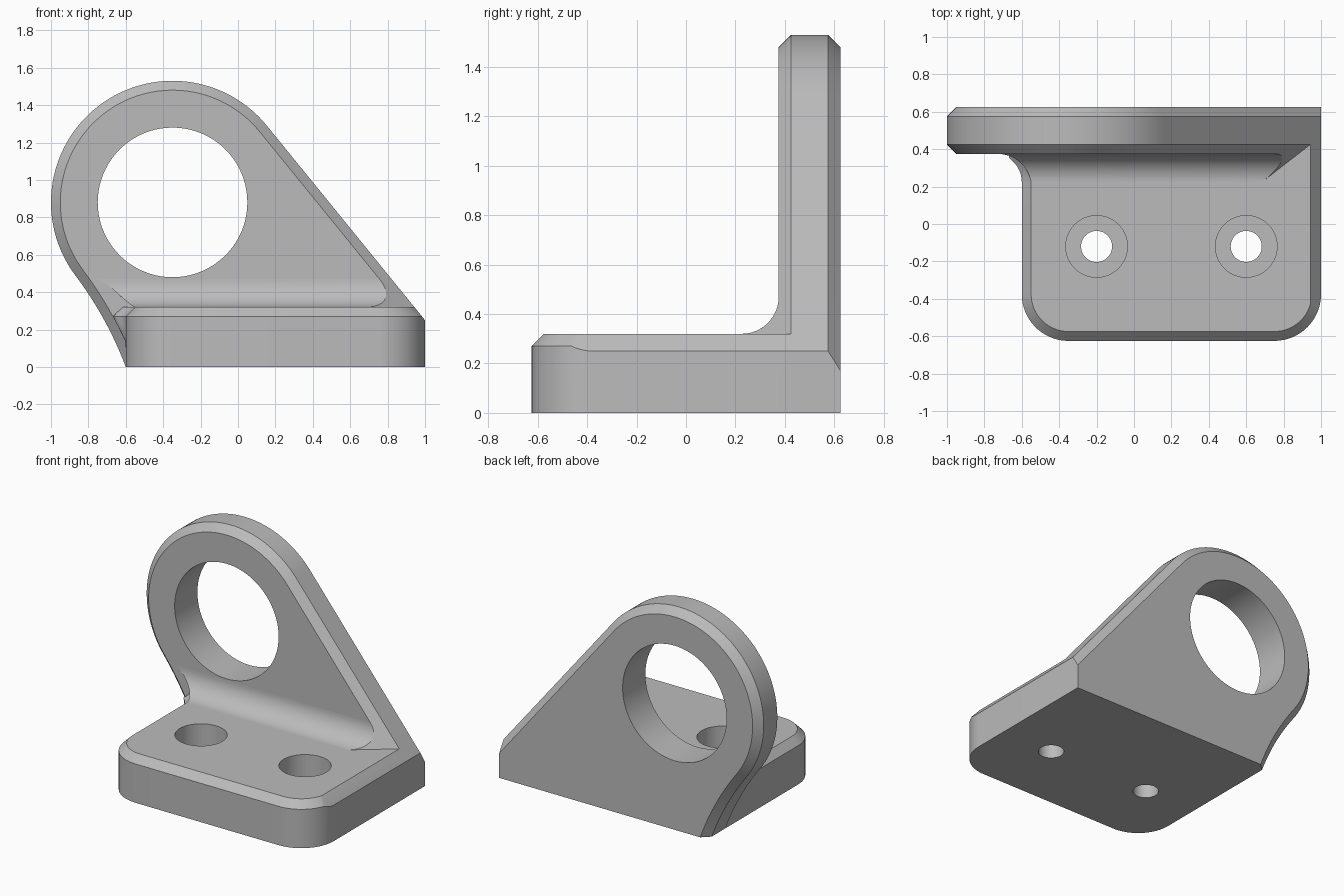
import bpy, bmesh
from math import sin, cos, pi, sqrt, asin, acos, atan2, hypot, radians
from mathutils import Vector

if "Cube" in bpy.data.objects:
    bpy.data.objects.remove(bpy.data.objects["Cube"])

grey = bpy.data.materials.new("plain_grey")
grey.use_nodes = True
grey.diffuse_color = (0.5, 0.5, 0.5, 1)
grey.node_tree.nodes["Principled BSDF"].inputs["Base Color"].default_value = (0.5, 0.5, 0.5, 1)

# Shared dimensions
EYE = Vector((-0.35, 0.88))         # eye centre in x, z
EYE_R, HOLE_R, CH = 0.65, 0.4, 0.05
FRONT, BACK = 0.375, 0.625          # plate faces in y
TOP, SIDE_Z = 0.32, 0.25            # base top, foot of the sloping edge
LEFT = -0.6

# Sloping edge: tangent to the eye, through the base corner
to_corner = Vector((1, SIDE_Z)) - EYE
slope_a = atan2(to_corner.y, to_corner.x) + acos(EYE_R / to_corner.length)
N = Vector((cos(slope_a), sin(slope_a)))

# Hollow edge: arc tangent to the eye, ending at the base's bottom corner
hollow_a = radians(217)
u = Vector((cos(hollow_a), sin(hollow_a)))
chord = Vector((LEFT, 0)) - (EYE + u * EYE_R)
HOLLOW_R = chord.length_squared / (2 * u.dot(chord))
HOLLOW = EYE + u * (EYE_R + HOLLOW_R)


def hollow_x(z, d):
    return HOLLOW.x + sqrt((HOLLOW_R + d) ** 2 - (z - HOLLOW.y) ** 2)


def slope_x(y, z):
    """Where the front chamfer plane of the sloping edge lies."""
    return 1 - ((z - SIDE_Z) * N.y + (FRONT + CH - y)) / N.x


def arc(cx, cy, r, a0, a1, n):
    return [(cx + r * cos(a0 + (a1 - a0) * i / n), cy + r * sin(a0 + (a1 - a0) * i / n))
            for i in range(n + 1)]


def loft(name, rings):
    """Solid through rings with equal point counts."""
    bm = bmesh.new()
    rows = [[bm.verts.new(p) for p in ring] for ring in rings]
    count = len(rows[0])
    for a, b in zip(rows, rows[1:]):
        for i in range(count):
            j = (i + 1) % count
            bm.faces.new((a[i], a[j], b[j], b[i]))
    bm.faces.new(rows[0][::-1])
    bm.faces.new(rows[-1])
    bmesh.ops.remove_doubles(bm, verts=bm.verts[:], dist=1e-5)
    bmesh.ops.recalc_face_normals(bm, faces=bm.faces[:])
    mesh = bpy.data.meshes.new(name)
    bm.to_mesh(mesh)
    bm.free()
    mesh.materials.append(grey)
    obj = bpy.data.objects.new(name, mesh)
    bpy.context.collection.objects.link(obj)
    return obj


def activate(obj):
    bpy.ops.object.select_all(action='DESELECT')
    obj.select_set(True)
    bpy.context.view_layer.objects.active = obj


def cut(obj, cutter):
    activate(obj)
    mod = obj.modifiers.new("cut", 'BOOLEAN')
    mod.operation, mod.solver, mod.object = 'DIFFERENCE', 'EXACT', cutter
    bpy.ops.object.modifier_apply(modifier=mod.name)
    bpy.data.objects.remove(cutter)


# Upright plate, chamfered on both faces
def plate_outline(d):
    end_a = asin(-HOLLOW.y / (HOLLOW_R + d))
    pts = [(1, 0), (1, SIDE_Z - d / N.y)]
    pts += arc(EYE.x, EYE.y, EYE_R - d, slope_a, hollow_a, 64)
    pts += arc(HOLLOW.x, HOLLOW.y, HOLLOW_R + d, hollow_a - pi, end_a, 12)[1:]
    return pts


plate = loft("upright_plate", [[(x, y, z) for x, z in plate_outline(d)] for y, d in (
    (FRONT, CH), (FRONT + CH, 0), (BACK - CH, 0), (BACK, CH))])
cut(plate, loft("eye_cutter", [[(x, y, z) for x, z in arc(EYE.x, EYE.y, HOLE_R, 0, 2 * pi, 80)[:-1]]
                               for y in (0.2, 0.8)]))


# Base block with rounded front corners and a chamfered top
def base_outline(d):
    r = 0.25
    pts = [(1 - d, 0.5), (LEFT + d, 0.5)]
    pts += arc(LEFT + r, -BACK + r, r - d, pi, 1.5 * pi, 16)
    pts += arc(1 - r, -BACK + r, r - d, 1.5 * pi, 2 * pi, 16)
    return pts


base = loft("base_block", [[(x, y, z) for x, y in base_outline(d)] for z, d in (
    (0, 0), (TOP - CH, 0), (TOP, CH))])

# Trim the base's side along the plate's slope
bm = bmesh.new()
bm.from_mesh(base.data)
bmesh.ops.bisect_plane(bm, geom=bm.verts[:] + bm.edges[:] + bm.faces[:], dist=1e-5,
                       plane_co=(1, 0, SIDE_Z), plane_no=(N.x, 0, N.y), clear_outer=True)
bmesh.ops.holes_fill(bm, edges=[e for e in bm.edges if e.is_boundary], sides=0)
bmesh.ops.recalc_face_normals(bm, faces=bm.faces[:])
bm.to_mesh(base.data)
bm.free()

# Counterbored bolt holes
for bolt_x in (-0.2, 0.6):
    cut(base, loft("bolt_cutter", [
        [(x, y, z) for x, y in arc(bolt_x, -0.12, r, 0, 2 * pi, 48)[:-1]]
        for r, z in ((0.083, -0.1), (0.083, 0.1), (0.165, 0.1), (0.165, 0.5))]))

# Flare joining the base's left wall to the plate
FLARE = 0.15


def flare_ring(z, r):
    pts = []
    for i in range(13):
        y = FRONT - FLARE + FLARE * sin(i / 12 * pi / 2)
        x = LEFT - FLARE + sqrt(max(r * r - (y - FRONT + FLARE) ** 2, 0))
        pts.append((max(x, min(hollow_x(z, CH), LEFT + r - FLARE)), y, z))
    return pts + [(LEFT + 0.1, FRONT + 0.02, z), (LEFT + 0.1, FRONT - FLARE, z)]


levels = [(TOP - CH) * i / 8 for i in range(9)]
flare = loft("side_flare", [flare_ring(z, FLARE) for z in levels] + [flare_ring(TOP, FLARE + CH)])

# Rounded fillet where the plate meets the base top
rings = []
for i in range(17):
    a = i / 16 * pi / 2
    y = FRONT - FLARE * (1 - sin(a))
    z = TOP + FLARE * (1 - cos(a))
    r = FLARE + CH * (1 - i / 16)
    x0 = max(LEFT - FLARE + sqrt(max(r * r - (y - FRONT + FLARE) ** 2, 0)), hollow_x(z, CH))
    deep = FRONT + 0.02
    rings.append([(x0, y, z), (slope_x(y, z), y, z), (slope_x(deep, z), deep, z), (x0, deep, z)])
fillet = loft("plate_fillet", rings)

for part in (plate, base, flare, fillet):
    activate(part)
    bpy.ops.object.shade_smooth_by_angle(angle=radians(28))
